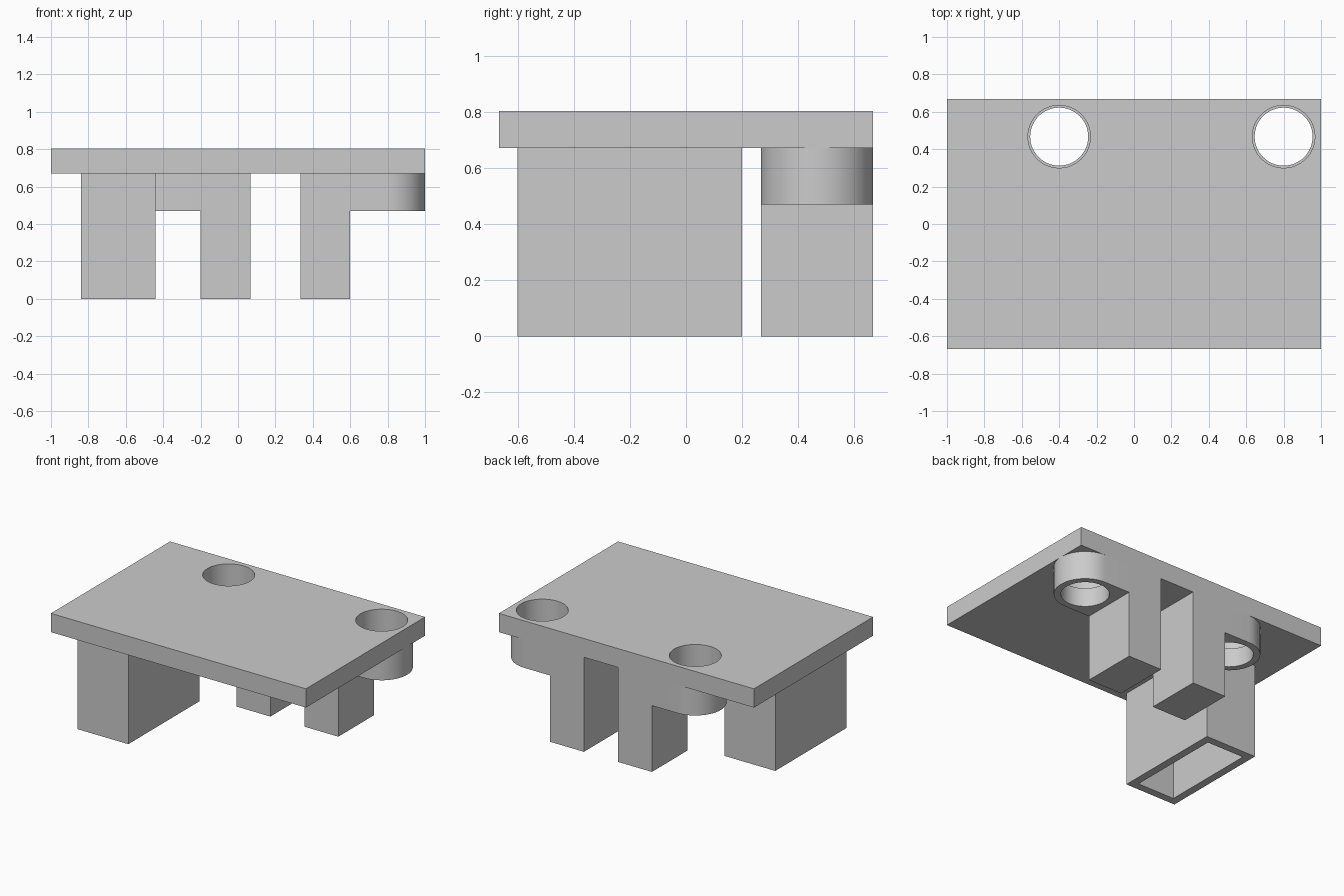
import bpy, bmesh, math
from mathutils import Matrix, Vector

cube = bpy.data.objects.get("Cube")
if cube:
    bpy.data.objects.remove(cube, do_unlink=True)

grey = bpy.data.materials.new("plain grey")
grey.use_nodes = True
grey.diffuse_color = (0.6, 0.6, 0.6, 1)
grey.node_tree.nodes["Principled BSDF"].inputs["Base Color"].default_value = (0.6, 0.6, 0.6, 1)

PLATE_LOW, PLATE_TOP = 0.67, 0.803
BOSS_LOW, STEP = 0.47, 0.603      # underside of bosses, ledge inside the bores
HOLE_Y, BOSS_R = 0.467, 0.2
HOLE_XS = (-0.4, 0.8)


def finish(name, bm):
    bmesh.ops.recalc_face_normals(bm, faces=bm.faces)
    mesh = bpy.data.meshes.new(name)
    bm.to_mesh(mesh)
    bm.free()
    mesh.materials.append(grey)
    obj = bpy.data.objects.new(name, mesh)
    bpy.context.collection.objects.link(obj)
    return obj


def prism(name, outline, low, high):
    """Extrude a flat outline upwards."""
    bm = bmesh.new()
    base = bm.faces.new([bm.verts.new((x, y, low)) for x, y in outline])
    up = bmesh.ops.extrude_face_region(bm, geom=[base])["geom"]
    bmesh.ops.translate(bm, vec=(0, 0, high - low),
                        verts=[v for v in up if isinstance(v, bmesh.types.BMVert)])
    return finish(name, bm)


def box(name, x0, x1, y0, y1, z0, z1):
    return prism(name, [(x0, y0), (x1, y0), (x1, y1), (x0, y1)], z0, z1)


def arc(x, y, radius, start, end, steps):
    angles = [start + (end - start) * i / steps for i in range(steps + 1)]
    return [(x + radius * math.cos(a), y + radius * math.sin(a)) for a in angles]


def bore(name, x, radius, low, high):
    return prism(name, arc(x, HOLE_Y, radius, 0, math.tau, 64)[:-1], low, high)


def boolean(obj, other, operation):
    mod = obj.modifiers.new(operation.title(), 'BOOLEAN')
    mod.object, mod.operation, mod.solver = other, operation, 'EXACT'
    bpy.context.view_layer.objects.active = obj
    bpy.ops.object.modifier_apply(modifier=mod.name)
    bpy.data.objects.remove(other, do_unlink=True)


# Top plate
plate = box("top_plate", -1, 1, -0.667, 0.667, PLATE_LOW, PLATE_TOP)

# Hollow socket, open at the bottom
socket = box("hollow_socket", -0.84, -0.44, -0.6, 0.2, 0, PLATE_LOW)
wall = 0.055
boolean(socket, box("socket_cutter", -0.84 + wall, -0.44 - wall, -0.6 + wall, 0.2 - wall,
                    -0.1, PLATE_LOW - 0.002), 'DIFFERENCE')

# Rear legs, each joined to a round-ended boss on its outer side
half = math.pi / 2
for side, hole_x, leg in (("right", -0.4, (-0.2, 0.067)), ("left", 0.8, (0.333, 0.6))):
    box(side + "_leg", *leg, HOLE_Y - BOSS_R, HOLE_Y + BOSS_R, 0, PLATE_LOW)
    turn = 0 if side == "left" else math.pi
    inner = leg[1] if side == "left" else leg[0]
    outline = arc(hole_x, HOLE_Y, BOSS_R, turn - half, turn + half, 32)
    outline += [(inner, outline[-1][1]), (inner, outline[0][1])]
    boss = prism(side + "_boss", outline, BOSS_LOW, PLATE_LOW)
    # Stepped bore: wide from above, slightly narrower below the ledge
    boolean(boss, bore("narrow_cutter", hole_x, 0.155, 0.3, 1), 'DIFFERENCE')
    boolean(boss, bore("wide_cutter", hole_x, 0.167, STEP, 1), 'DIFFERENCE')
    boolean(plate, bore("plate_cutter", hole_x, 0.167, 0.5, 1), 'DIFFERENCE')

# Smooth the round walls and keep the edges sharp
bpy.ops.object.select_all(action='DESELECT')
for obj in bpy.data.objects:
    if obj.type == 'MESH' and grey.name in obj.data.materials:
        obj.select_set(True)
        bpy.context.view_layer.objects.active = obj
bpy.ops.object.shade_smooth_by_angle(angle=math.radians(30))
